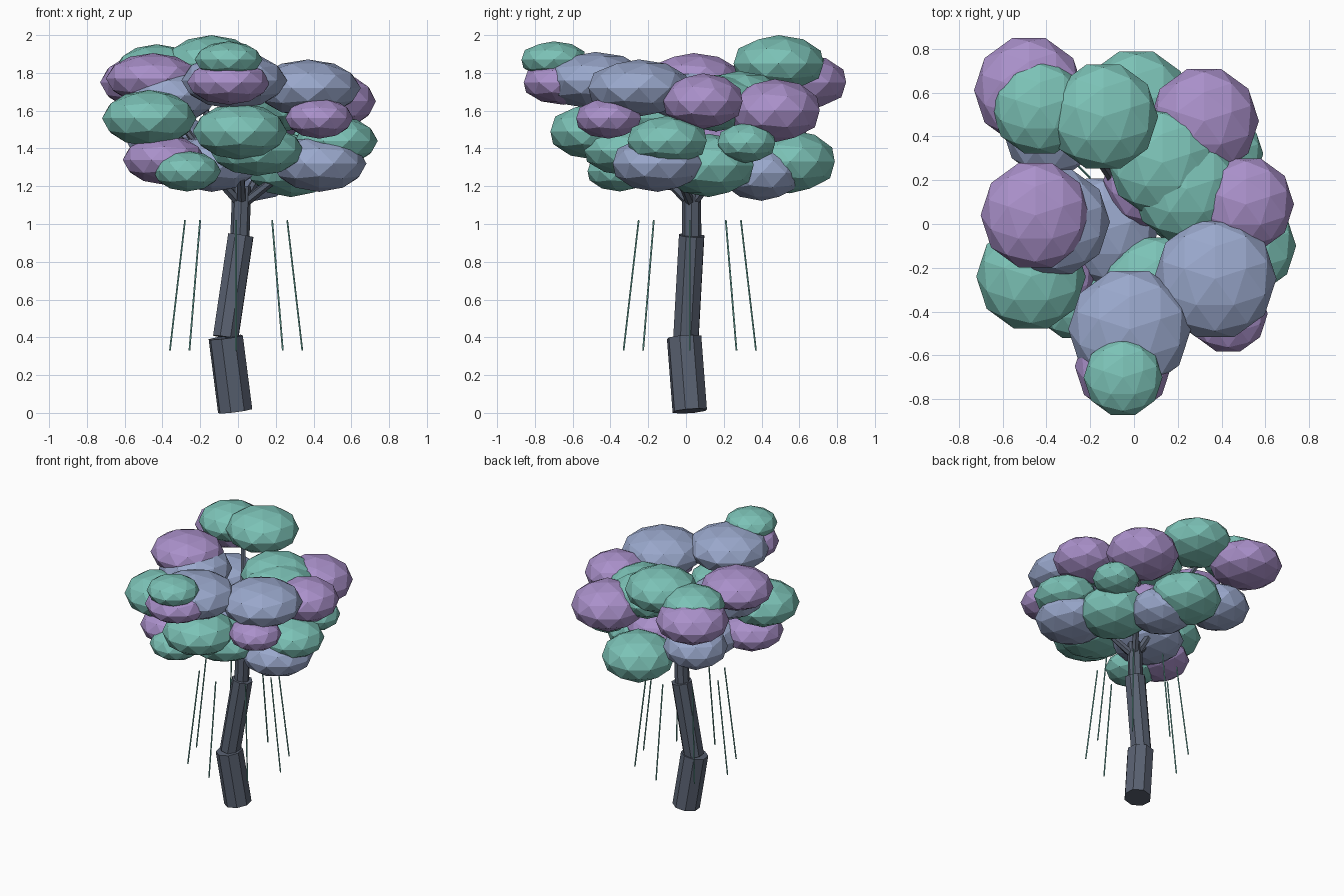
import bpy
import math
from mathutils import Vector

cube = bpy.data.objects.get("Cube")
if cube:
    bpy.data.objects.remove(cube, do_unlink=True)


def make_material(name, color):
    material = bpy.data.materials.new(name)
    material.use_nodes = True
    material.diffuse_color = (*color, 1)
    for node in material.node_tree.nodes:
        if node.type == 'BSDF_PRINCIPLED':
            node.inputs["Base Color"].default_value = (*color, 1)
    return material


teal = make_material("teal_leaf", (.2, .54, .47))
lilac = make_material("lilac_leaf", (.4, .28, .59))
blue = make_material("blue_leaf", (.32, .39, .6))
bark = make_material("slate_bark", (.1, .12, .165))

# Half widths of the leaf puffs, and their height to width ratios
tiny, small, medium, large, huge = .16, .18, .22, .25, .28
thin, normal, thick = .54, .6, .67


def puff(name, material, half_width, x, y, z, ratio=normal):
    """Flattened, flat-faced leaf cluster."""
    bpy.ops.mesh.primitive_ico_sphere_add(subdivisions=2, radius=half_width, location=(x, y, z))
    cluster = bpy.context.object
    cluster.name = name
    cluster.rotation_euler.z = math.pi / 2
    cluster.scale.z = ratio
    cluster.data.materials.append(material)


def rod(name, material, start, end, start_radius, end_radius, sides):
    """Straight, faceted length of wood or vine between two points."""
    start, end = Vector(start), Vector(end)
    direction = end - start
    bpy.ops.mesh.primitive_cone_add(
        vertices=sides, radius1=start_radius, radius2=end_radius,
        depth=direction.length, location=(start + end) / 2)
    piece = bpy.context.object
    piece.name = name
    piece.rotation_euler = direction.to_track_quat('Z', 'Y').to_euler()
    piece.data.materials.append(material)


# Trunk in three leaning, narrowing segments
rod("trunk_lower", bark, (-.015, .02, .01), (-.065, -.01, .4), .094, .094, sides=8)
rod("trunk_middle", bark, (-.065, 0, .4), (.015, .03, .94), .072, .072, sides=8)
rod("trunk_upper", bark, (.01, .03, .93), (.02, .03, 1.2), .051, .05, sides=8)

# Branches fanning out from the fork into the crown
fork = (.02, .03, 1.1)
branch_tips = {
    "back_right": (-.25, .42, 1.8),
    "front_right": (-.35, -.2, 1.5),
    "left": (.4, -.1, 1.4),
    "back_left": (.25, .35, 1.5),
    "front": (0, -.45, 1.6),
    "right": (-.35, .05, 1.6),
}
for side, tip in branch_tips.items():
    rod("branch_" + side, bark, fork, tip, .026, .016, sides=6)

# Teal leaf puffs
puff("teal_puff_back_top", teal, large, -.14, .49, 1.85)
puff("teal_puff_back_right_top", teal, medium, -.43, .53, 1.82)
puff("teal_puff_back_low", teal, large, .01, .55, 1.33, thick)
puff("teal_puff_middle_top", teal, large, .13, .28, 1.66)
puff("teal_puff_middle", teal, large, .24, .16, 1.64)
puff("teal_puff_front", teal, large, .01, -.48, 1.49)
puff("teal_puff_back_left", teal, tiny, .43, .32, 1.43, thick)
puff("teal_puff_left", teal, medium, .52, -.1, 1.44)
puff("teal_puff_front_top", teal, small, -.05, -.7, 1.87, thin)
puff("teal_puff_right", teal, large, -.47, -.24, 1.56)
puff("teal_puff_front_right_low", teal, small, -.27, -.35, 1.28)
puff("teal_puff_front_low", teal, large, .1, -.3, 1.39, thin)
puff("teal_puff_left_low", teal, large, .28, .12, 1.31, thick)

# Lilac leaf puffs
puff("lilac_puff_back_right", lilac, large, -.48, .61, 1.75)
puff("lilac_puff_back_left", lilac, large, .32, .47, 1.6, thick)
puff("lilac_puff_left", lilac, medium, .51, .09, 1.65, thick)
puff("lilac_puff_front", lilac, medium, -.05, -.65, 1.75, thin)
puff("lilac_puff_right_top", lilac, large, -.45, .04, 1.77, thin)
puff("lilac_puff_right_low", lilac, medium, -.39, -.22, 1.34)
puff("lilac_puff_front_left", lilac, small, .43, -.41, 1.56)
puff("lilac_puff_inner", lilac, medium, .08, .2, 1.4)

# Blue leaf puffs
puff("blue_puff_front_left_top", blue, huge, .37, -.25, 1.72, thin)
puff("blue_puff_front_top", blue, huge, -.02, -.48, 1.76, thin)
puff("blue_puff_right", blue, large, -.36, .01, 1.68)
puff("blue_puff_inner", blue, large, -.14, -.03, 1.32)
puff("blue_puff_back_right", blue, medium, -.38, .43, 1.46, thick)
puff("blue_puff_left_low", blue, large, .43, -.15, 1.32)
puff("blue_puff_back_left_low", blue, medium, .09, .4, 1.27, thick)

# Ring of thin hanging vines splaying outward toward the ground
vine_count = 8
ring_center = Vector((-.01, .02, 0))
for index in range(vine_count):
    angle = math.tau * index / vine_count
    outward = Vector((math.cos(angle), math.sin(angle), 0))
    low_end = ring_center + outward * .35 + Vector((0, 0, .33))
    high_end = ring_center + outward * .27 + Vector((0, 0, 1.02))
    rod(f"hanging_vine_{index}", teal, low_end, high_end, .005, .005, sides=5)
